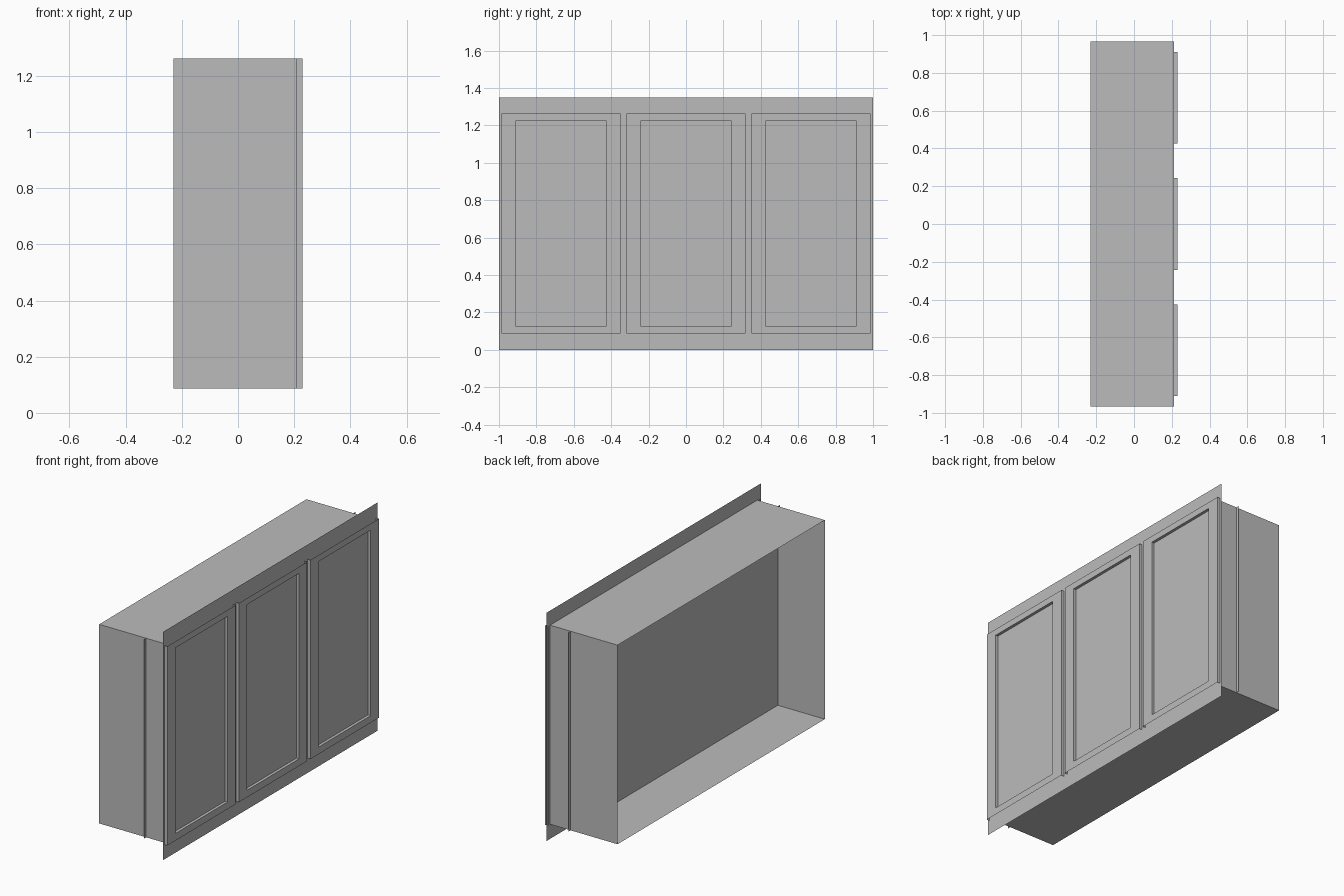
import bpy
import bmesh

cube = bpy.data.objects.get("Cube")
if cube:
    bpy.data.objects.remove(cube, do_unlink=True)

grey = bpy.data.materials.new("plain_grey")
grey.use_nodes = True
colour = (0.5, 0.5, 0.5, 1)
grey.diffuse_color = colour
grey.node_tree.nodes["Principled BSDF"].inputs["Base Color"].default_value = colour

# Shared measurements
BACK_X, BOARD_X, FRAME_X, DOOR_X = -0.23, 0.077, 0.211, 0.229
DOOR_BACK = 0.206
LOW, HIGH = 0.086, 1.262
DOOR_HALF, PANEL_HALF, SPACING = 0.319, 0.243, 0.668
PANEL_LOW, PANEL_HIGH = 0.128, 1.224


def rect(bm, x, y0, y1, z0, z1):
    """Four corners of an upright rectangle, anticlockwise seen from +x."""
    return [bm.verts.new((x, y, z))
            for y, z in ((y0, z0), (y1, z0), (y1, z1), (y0, z1))]


def bridge(bm, a, b, sides=range(4)):
    """Join matching sides of two rectangles."""
    for i in sides:
        j = (i + 1) % 4
        bm.faces.new((a[i], a[j], b[j], b[i]))


def finish(bm, name):
    mesh = bpy.data.meshes.new(name)
    bm.to_mesh(mesh)
    bm.free()
    mesh.materials.append(grey)
    obj = bpy.data.objects.new(name, mesh)
    bpy.context.collection.objects.link(obj)
    return obj


def sheet(name, x, half, z0, z1):
    bm = bmesh.new()
    bm.faces.new(rect(bm, x, -half, half, z0, z1))
    return finish(bm, name)


# Open-backed cabinet box
bm = bmesh.new()
bridge(bm, rect(bm, BACK_X, -0.967, 0.967, LOW, HIGH),
       rect(bm, FRAME_X, -0.967, 0.967, LOW, HIGH))
finish(bm, "cabinet_box")

# Inner board, seen through the open back, and the larger face sheet
board = sheet("inner_board", BOARD_X, 0.987, LOW, HIGH)
board.data.flip_normals()
sheet("face_sheet", FRAME_X, 1.0, 0, 1.348)

# Three doors with a recessed panel; only their upright edges are closed
for name, n in (("right", -1), ("middle", 0), ("left", 1)):
    y = n * SPACING
    bm = bmesh.new()
    back = rect(bm, DOOR_BACK, y - DOOR_HALF, y + DOOR_HALF, LOW, HIGH)
    outer = rect(bm, DOOR_X, y - DOOR_HALF, y + DOOR_HALF, LOW, HIGH)
    inner = rect(bm, DOOR_X, y - PANEL_HALF, y + PANEL_HALF, PANEL_LOW, PANEL_HIGH)
    floor = rect(bm, FRAME_X + 0.001, y - PANEL_HALF, y + PANEL_HALF,
                 PANEL_LOW, PANEL_HIGH)
    bridge(bm, back, outer, (1, 3))
    bridge(bm, outer, inner)
    bridge(bm, inner, floor)
    bm.faces.new(floor)
    finish(bm, name + "_door")
